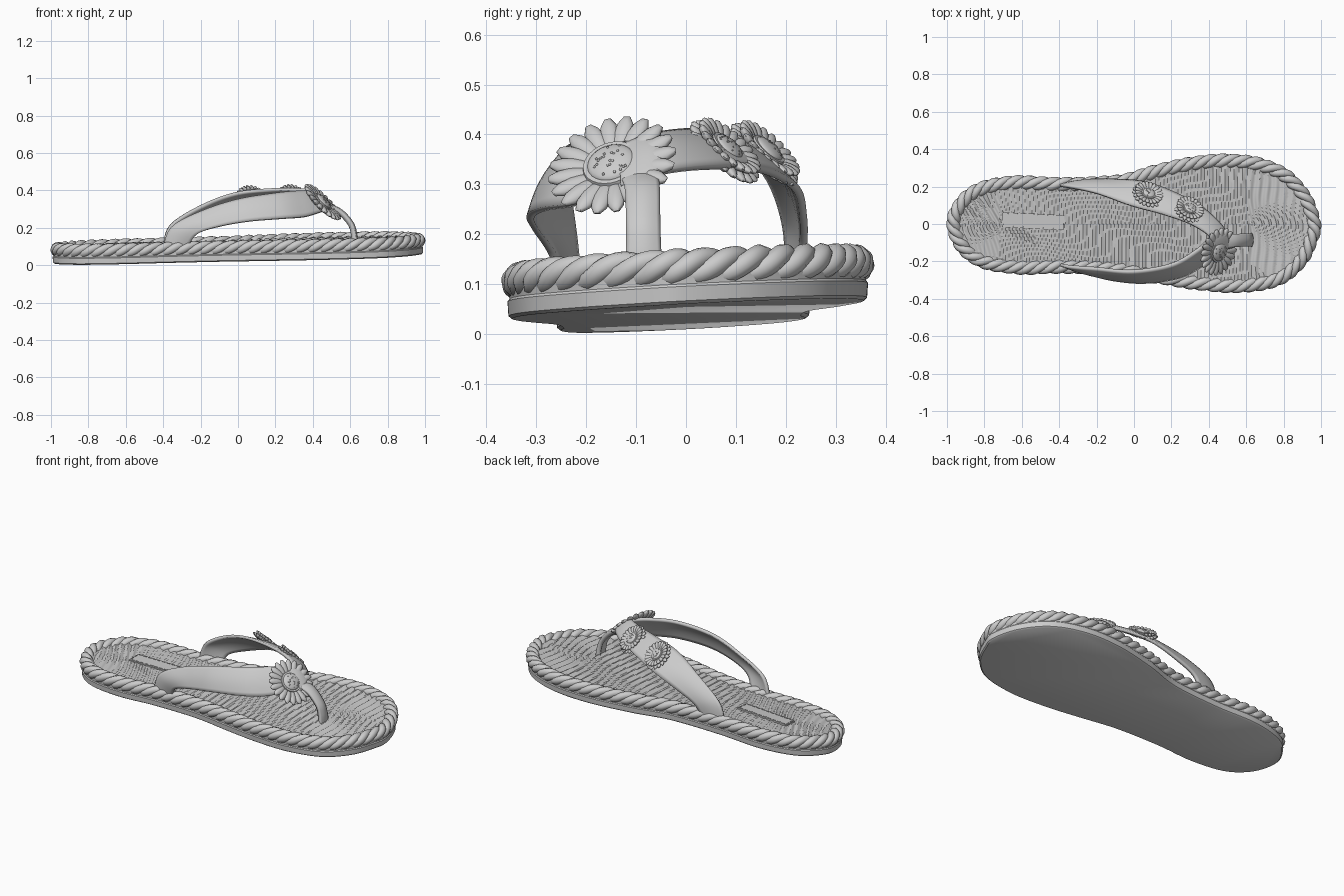
import bpy, bmesh, math, random
from mathutils import Vector, Matrix

random.seed(4)
cube = bpy.data.objects.get("Cube")
if cube:
    bpy.data.objects.remove(cube, do_unlink=True)

GREY = (0.6, 0.6, 0.6, 1)
mat = bpy.data.materials.new("light grey")
mat.use_nodes = True
mat.diffuse_color = GREY
bsdf = mat.node_tree.nodes["Principled BSDF"]
bsdf.inputs["Base Color"].default_value = GREY
bsdf.inputs["Roughness"].default_value = 0.8


def finish(name, data, smooth=40):
    ob = bpy.data.objects.new(name, data)
    bpy.context.collection.objects.link(ob)
    data.materials.append(mat)
    if smooth and ob.type == 'MESH':
        bpy.ops.object.select_all(action='DESELECT')
        ob.select_set(True)
        bpy.context.view_layer.objects.active = ob
        bpy.ops.object.shade_smooth_by_angle(angle=math.radians(smooth))
    return ob


def mesh_part(name, verts, faces, smooth=40):
    me = bpy.data.meshes.new(name)
    me.from_pydata([tuple(v) for v in verts], [], faces)
    bm = bmesh.new()
    bm.from_mesh(me)
    bmesh.ops.recalc_face_normals(bm, faces=bm.faces)
    bm.to_mesh(me)
    bm.free()
    return finish(name, me, smooth)


def bm_part(name, bm, smooth=50):
    me = bpy.data.meshes.new(name)
    bm.to_mesh(me)
    bm.free()
    return finish(name, me, smooth)


def spline(pts, steps, closed=False):
    """Smooth curve through the points."""
    n, out = len(pts), []
    for i in range(n if closed else n - 1):
        idx = [(i + k) % n if closed else min(max(i + k, 0), n - 1) for k in (-1, 0, 1, 2)]
        a, b, c, d = (Vector(pts[j]) for j in idx)
        for s in range(steps):
            t = s / steps
            out.append(0.5 * (2 * b + (c - a) * t + (2 * a - 5 * b + 4 * c - d) * t * t
                              + (3 * b - a - 3 * c + d) * t ** 3))
    if not closed:
        out.append(Vector(pts[-1]))
    return out


def resample(pts, count):
    """Even spacing along a closed loop."""
    loop = pts + [pts[0]]
    dist = [0.0]
    for a, b in zip(loop, loop[1:]):
        dist.append(dist[-1] + (b - a).length)
    out, j = [], 0
    for i in range(count):
        d = dist[-1] * i / count
        while dist[j + 1] < d:
            j += 1
        out.append(loop[j].lerp(loop[j + 1], (d - dist[j]) / (dist[j + 1] - dist[j])))
    return out


# Outer outline of the sandal, counter-clockwise seen from above
OUTLINE = [(1.0, 0.0), (0.945, 0.16), (0.82, 0.295), (0.63, 0.365), (0.40, 0.372), (0.14, 0.325),
           (-0.08, 0.265), (-0.38, 0.25), (-0.66, 0.258), (-0.87, 0.205), (-0.98, 0.09),
           (-1.0, -0.02), (-0.945, -0.145), (-0.82, -0.235), (-0.61, -0.27), (-0.38, -0.265),
           (-0.1, -0.28), (0.14, -0.322), (0.35, -0.355), (0.57, -0.368), (0.78, -0.33),
           (0.915, -0.225), (0.98, -0.1)]
N = 480
rim = resample(spline(OUTLINE, 24, True), N)
normals = []
for i in range(N):
    t = (rim[(i + 1) % N] - rim[i - 1]).normalized()
    normals.append(Vector((t.y, -t.x)))


def lift(x, y):
    return 0.035 + 0.026 * x + 0.053 * y


def place(p, h):
    return Vector((p.x, p.y, lift(p.x, p.y) + h))


def inset(i, d):
    return rim[i] - normals[i] * d


# Sole slab with softened edges
layers = [(0.02, 0.0), (0.013, 0.006), (0.011, 0.035), (0.015, 0.04), (0.013, 0.07), (0.03, 0.08)]
verts = [place(inset(i, d), h) for d, h in layers for i in range(N)]
faces = [(k * N + i, k * N + (i + 1) % N, (k + 1) * N + (i + 1) % N, (k + 1) * N + i)
         for k in range(len(layers) - 1) for i in range(N)]
faces += [tuple(reversed(range(N))), tuple(range((len(layers) - 1) * N, len(layers) * N))]
mesh_part("sole", verts, faces)

# Woven insole with wavy cross ribs
ROWS = 26
verts, faces = [], []
for r in range(ROWS + 1):
    for i in range(N):
        edge = inset(i, 0.045)
        mid = Vector((min(max(edge.x, -0.72), 0.62), 0))
        p = mid.lerp(edge, r / ROWS)
        slant = 0.08 + 0.35 * max(0.0, 0.3 - p.x)
        wave = p.x + slant * p.y + 0.012 * math.sin(17 * p.y + 9 * p.x)
        verts.append(place(p, 0.087 + 0.005 * math.sin(2 * math.pi * wave / 0.042)))
for r in range(ROWS):
    for i in range(N):
        j = (i + 1) % N
        faces.append((r * N + i, r * N + j, (r + 1) * N + j, (r + 1) * N + i))
mesh_part("woven_insole", verts, faces, 30)

# Twisted rope edging: three strands wound round the rim
TURNS = 24
for s in range(3):
    cu = bpy.data.curves.new("rope_strand_%d" % (s + 1), 'CURVE')
    cu.dimensions = '3D'
    cu.bevel_depth = 0.0215
    cu.bevel_resolution = 2
    sp = cu.splines.new('POLY')
    sp.points.add(N - 1)
    sp.use_cyclic_u = True
    for i in range(N):
        a = 2 * math.pi * (TURNS * i / N + s / 3)
        p = place(inset(i, 0.037 - 0.0175 * math.cos(a)), 0.074 + 0.0175 * math.sin(a))
        sp.points[i].co = (*p, 1)
        sp.points[i].radius = 1
    sp.use_smooth = True
    finish(cu.name, cu)


def ribbon(name, pairs, thick, bow):
    """Curved band between a lower and an upper edge."""
    low = spline([a for a, b in pairs], 8)
    high = spline([b for a, b in pairs], 8)
    cols, bow = 8, Vector(bow)
    vs = [a.lerp(b, c / cols) + bow * math.sin(math.pi * c / cols)
          for a, b in zip(low, high) for c in range(cols + 1)]
    w = cols + 1
    fs = [(r * w + c, r * w + c + 1, (r + 1) * w + c + 1, (r + 1) * w + c)
          for r in range(len(low) - 1) for c in range(cols)]
    ob = mesh_part(name, vs, fs)
    mod = ob.modifiers.new("thickness", 'SOLIDIFY')
    mod.thickness = thick
    mod.offset = 0
    return ob


# Straps: lower edge, upper edge
ribbon("right_strap", [
    ((-0.27, -0.235, 0.09), (-0.40, -0.215, 0.09)),
    ((-0.22, -0.27, 0.165), (-0.355, -0.225, 0.20)),
    ((-0.10, -0.30, 0.207), (-0.21, -0.235, 0.28)),
    ((0.06, -0.312, 0.235), (-0.01, -0.25, 0.347)),
    ((0.24, -0.285, 0.25), (0.20, -0.215, 0.382)),
    ((0.36, -0.225, 0.26), (0.34, -0.135, 0.395)),
    ((0.46, -0.14, 0.29), (0.42, -0.06, 0.395))], 0.016, (0, -0.008, 0.006))
ribbon("left_strap", [
    ((-0.27, 0.225, 0.11), (-0.40, 0.205, 0.11)),
    ((-0.22, 0.235, 0.18), (-0.36, 0.20, 0.215)),
    ((-0.10, 0.235, 0.235), (-0.20, 0.165, 0.315)),
    ((0.06, 0.222, 0.29), (-0.02, 0.10, 0.382)),
    ((0.22, 0.165, 0.325), (0.16, 0.05, 0.403)),
    ((0.38, 0.075, 0.335), (0.31, -0.005, 0.405)),
    ((0.49, -0.04, 0.325), (0.41, -0.075, 0.395)),
    ((0.51, -0.13, 0.295), (0.41, -0.15, 0.37))], 0.016, (0, 0.006, 0.010))
ribbon("toe_post", [
    ((0.45, -0.135, 0.315), (0.45, -0.06, 0.325)),
    ((0.535, -0.118, 0.285), (0.535, -0.057, 0.29)),
    ((0.595, -0.115, 0.225), (0.595, -0.057, 0.225)),
    ((0.615, -0.115, 0.17), (0.615, -0.055, 0.17)),
    ((0.62, -0.12, 0.11), (0.62, -0.05, 0.11))], 0.026, (0.008, 0, 0.004))


def flower(name, centre, normal, radius, petals, rows):
    """Daisy: rings of rounded petals round a speckled dome."""
    frame = Matrix.Translation(centre) @ Vector(normal).to_track_quat('Z', 'Y').to_matrix().to_4x4()
    frame = frame @ Matrix.Scale(radius, 4)
    bm = bmesh.new()
    for row in range(rows):
        half = 0.36 - 0.06 * row
        for k in range(petals):
            turn = Matrix.Rotation(2 * math.pi * (k + row / 2) / petals, 4, 'Z')
            m = (frame @ turn @ Matrix.Translation((0.98 - half - 0.1 * row, 0, 0.14 * row))
                 @ Matrix.Rotation(-0.12 - 0.25 * row, 4, 'Y')
                 @ Matrix.Diagonal((half, 0.145, 0.10, 1)))
            bmesh.ops.create_uvsphere(bm, u_segments=10, v_segments=8, radius=1, matrix=m)
    top = 0.1 + 0.12 * (rows - 1)
    bmesh.ops.create_cone(bm, cap_ends=True, segments=28, radius1=0.5, radius2=0.42, depth=0.25,
                          matrix=frame @ Matrix.Translation((0, 0, top - 0.13)))
    bmesh.ops.create_uvsphere(bm, u_segments=28, v_segments=12, radius=1,
                              matrix=frame @ Matrix.Translation((0, 0, top - 0.02))
                              @ Matrix.Diagonal((0.36, 0.36, 0.12, 1)))
    for k in range(24):
        a, r = random.uniform(0, 2 * math.pi), 0.31 * math.sqrt(random.random())
        z = top - 0.02 + 0.12 * math.sqrt(1 - (r / 0.36) ** 2)
        bmesh.ops.create_icosphere(bm, subdivisions=1, radius=0.022, matrix=frame
                                   @ Matrix.Translation((r * math.cos(a), r * math.sin(a), z)))
    bm_part(name, bm)


flower("large_flower", (0.45, -0.147, 0.335), (0.68, -0.25, 0.68), 0.138, 20, 1)
flower("front_small_flower", (0.295, 0.075, 0.363), (0.33, 0.62, 0.7), 0.092, 20, 2)
flower("rear_small_flower", (0.075, 0.155, 0.358), (0.28, 0.64, 0.7), 0.092, 20, 2)

# Heel patch with a stitched border
bm = bmesh.new()
cx, cy = -0.54, 0.015
base = (Matrix.Translation((cx, cy, lift(cx, cy) + 0.093)) @ Matrix.Rotation(-0.05, 4, 'Z')
        @ Matrix.Rotation(-0.026, 4, 'Y') @ Matrix.Rotation(0.053, 4, 'X'))


def block(x, y, z, sx, sy, sz):
    bmesh.ops.create_cube(bm, size=1, matrix=base @ Matrix.Translation((x, y, z))
                          @ Matrix.Diagonal((sx, sy, sz, 1)))


block(0, 0, 0, 0.33, 0.08, 0.009)
for side in (-1, 1):
    for k in range(10):
        block(-0.144 + 0.032 * k, side * 0.034, 0.005, 0.02, 0.004, 0.004)
    for k in (-1, 1):
        block(side * 0.16, k * 0.016, 0.005, 0.004, 0.018, 0.004)
bm_part("heel_patch", bm, 0)
